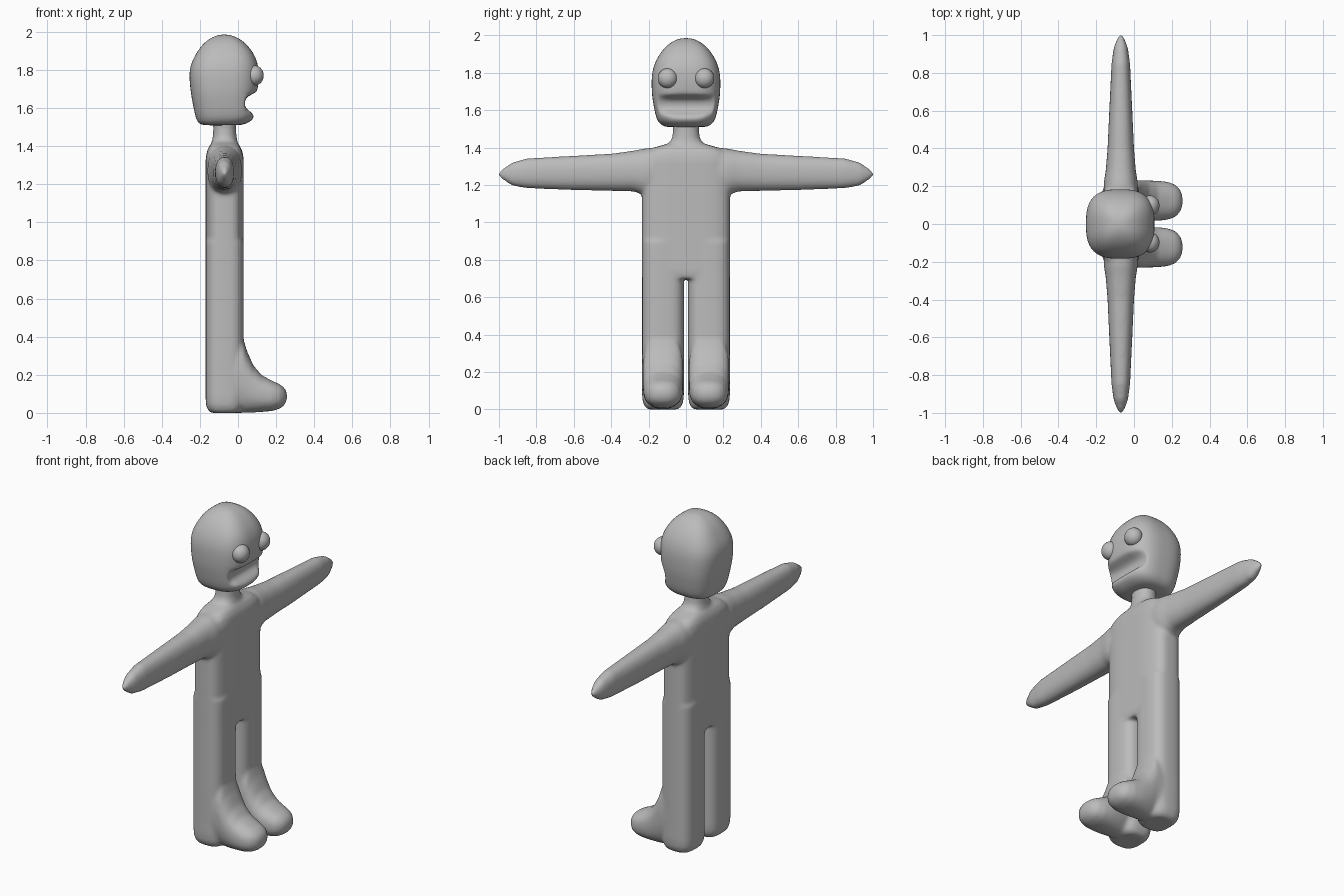
import bpy
import bmesh
from math import cos, sin, tau, copysign

default_cube = bpy.data.objects.get("Cube")
if default_cube:
    bpy.data.objects.remove(default_cube, do_unlink=True)

# Single plain grey material
grey = bpy.data.materials.new("plain grey")
grey.use_nodes = True
grey.diffuse_color = (0.5, 0.5, 0.5, 1)
grey.node_tree.nodes["Principled BSDF"].inputs["Base Color"].default_value = (0.5, 0.5, 0.5, 1)

AXES = {"x": (1, 2, 0), "y": (0, 2, 1), "z": (0, 1, 2)}
MIDDLE = -0.07  # depth of the centre of the body


def rounded(value, power):
    return copysign(abs(value) ** (2 / power), value)


def loft(bm, axis, rings, power, segments=48):
    """Skin rounded-square rings of (position, centre u, centre v, half u, half v, limit u)."""
    iu, iv, it = AXES[axis]
    loops = []
    for t, cu, cv, hu, hv, *limit in rings:
        loop = []
        for i in range(segments):
            a = tau * (i + 0.5) / segments
            co = [0, 0, 0]
            co[iu] = cu + hu * rounded(cos(a), power)
            co[iv] = cv + hv * rounded(sin(a), power)
            co[it] = t
            if limit:
                co[iu] = min(co[iu], limit[0])
            loop.append(bm.verts.new(co))
        loops.append(loop)
    faces = [bm.faces.new(loops[0]), bm.faces.new(loops[-1])]
    for low, high in zip(loops, loops[1:]):
        for i in range(segments):
            j = (i + 1) % segments
            faces.append(bm.faces.new((low[i], low[j], high[j], high[i])))
    bmesh.ops.recalc_face_normals(bm, faces=faces)


def finish(bm, name):
    for face in bm.faces:
        face.smooth = True
    mesh = bpy.data.meshes.new(name)
    bm.to_mesh(mesh)
    bm.free()
    mesh.materials.append(grey)
    obj = bpy.data.objects.new(name, mesh)
    bpy.context.collection.objects.link(obj)
    return obj


# Torso and neck: (height, half depth, half width)
body = bmesh.new()
torso = [(0.70, 0.095, 0.22), (0.74, 0.1, 0.235), (1.33, 0.1, 0.235),
         (1.37, 0.094, 0.215), (1.40, 0.08, 0.17), (1.42, 0.06, 0.1)]
neck = [(1.34, 0.09, 0.15), (1.39, 0.08, 0.13), (1.42, 0.068, 0.095),
        (1.45, 0.062, 0.074), (1.49, 0.06, 0.07), (1.56, 0.062, 0.075)]
loft(body, "z", [(z, MIDDLE, 0, d, w) for z, d, w in torso], 3.5)
loft(body, "z", [(z, MIDDLE, 0, d, w) for z, d, w in neck], 2.2)

# Legs, feet and arms for both sides
leg = [(0, 0.07, 0.08), (0.012, 0.087, 0.096), (0.04, 0.098, 0.108),
       (0.08, 0.1, 0.112), (0.9, 0.1, 0.112)]
# (forward position, bottom, top, half width)
foot = [(-0.1, 0, 0.4, 0.108), (0.025, 0, 0.4, 0.108), (0.045, 0, 0.33, 0.108),
        (0.08, 0.002, 0.25, 0.107), (0.125, 0.005, 0.197, 0.106),
        (0.18, 0.01, 0.168, 0.1), (0.22, 0.022, 0.15, 0.085),
        (0.245, 0.042, 0.13, 0.058), (0.257, 0.07, 0.105, 0.025)]
# (reach, bottom, top, half depth)
arm = [(0.1, 1.16, 1.405, 0.09), (0.22, 1.145, 1.395, 0.09),
       (0.28, 1.165, 1.383, 0.08), (0.4, 1.168, 1.367, 0.07),
       (0.6, 1.172, 1.356, 0.061), (0.85, 1.182, 1.342, 0.049),
       (0.93, 1.196, 1.32, 0.038), (0.975, 1.225, 1.29, 0.022),
       (1.003, 1.248, 1.266, 0.008)]
for side in (1, -1):
    y = side * 0.123
    loft(body, "z", [(z, MIDDLE, y, d, w) for z, d, w in leg], 3)
    loft(body, "x", [(x, y, (b + t) / 2, w, (t - b) / 2) for x, b, t, w in foot], 2.4)
    loft(body, "y", [(side * r, MIDDLE, (b + t) / 2, d, (t - b) / 2)
                     for r, b, t, d in arm], 2.3)

# Fuse the limbs into one skin and soften the joins
body_obj = finish(body, "body")
fuse = body_obj.modifiers.new("fuse", "REMESH")
fuse.mode = "VOXEL"
fuse.voxel_size = 0.01
fuse.use_smooth_shade = True
soften = body_obj.modifiers.new("soften", "SMOOTH")
soften.factor = 0.5
soften.iterations = 10

# Head: (height, back, front, half width, optional mouth depth limit)
head = [(1.508, -0.17, 0.0, 0.09), (1.514, -0.2, 0.035, 0.122),
        (1.53, -0.214, 0.068, 0.143), (1.552, -0.222, 0.086, 0.156),
        (1.576, -0.228, 0.09, 0.163, 0.074), (1.597, -0.232, 0.092, 0.168, 0.038),
        (1.63, -0.239, 0.095, 0.174, 0.034), (1.66, -0.244, 0.098, 0.179, 0.045),
        (1.68, -0.247, 0.1, 0.181, 0.096), (1.70, -0.25, 0.105, 0.183),
        (1.775, -0.257, 0.11, 0.185), (1.83, -0.248, 0.105, 0.175),
        (1.88, -0.223, 0.086, 0.154), (1.92, -0.197, 0.057, 0.126),
        (1.95, -0.168, 0.027, 0.097), (1.973, -0.132, -0.01, 0.062),
        (1.985, -0.095, -0.05, 0.024)]
bm = bmesh.new()
loft(bm, "z", [(z, (b + f) / 2, 0, (f - b) / 2, w, *mouth)
               for z, b, f, w, *mouth in head], 2.8, 64)
head_obj = finish(bm, "head")
head_obj.modifiers.new("smooth surface", "SUBSURF").levels = 2

# Bulging eyes
for name, side in (("left_eye", 1), ("right_eye", -1)):
    bm = bmesh.new()
    bmesh.ops.create_uvsphere(bm, u_segments=32, v_segments=16, radius=0.053)
    eye = finish(bm, name)
    eye.location = (0.086, side * 0.098, 1.77)
    eye.scale.x = 0.92
